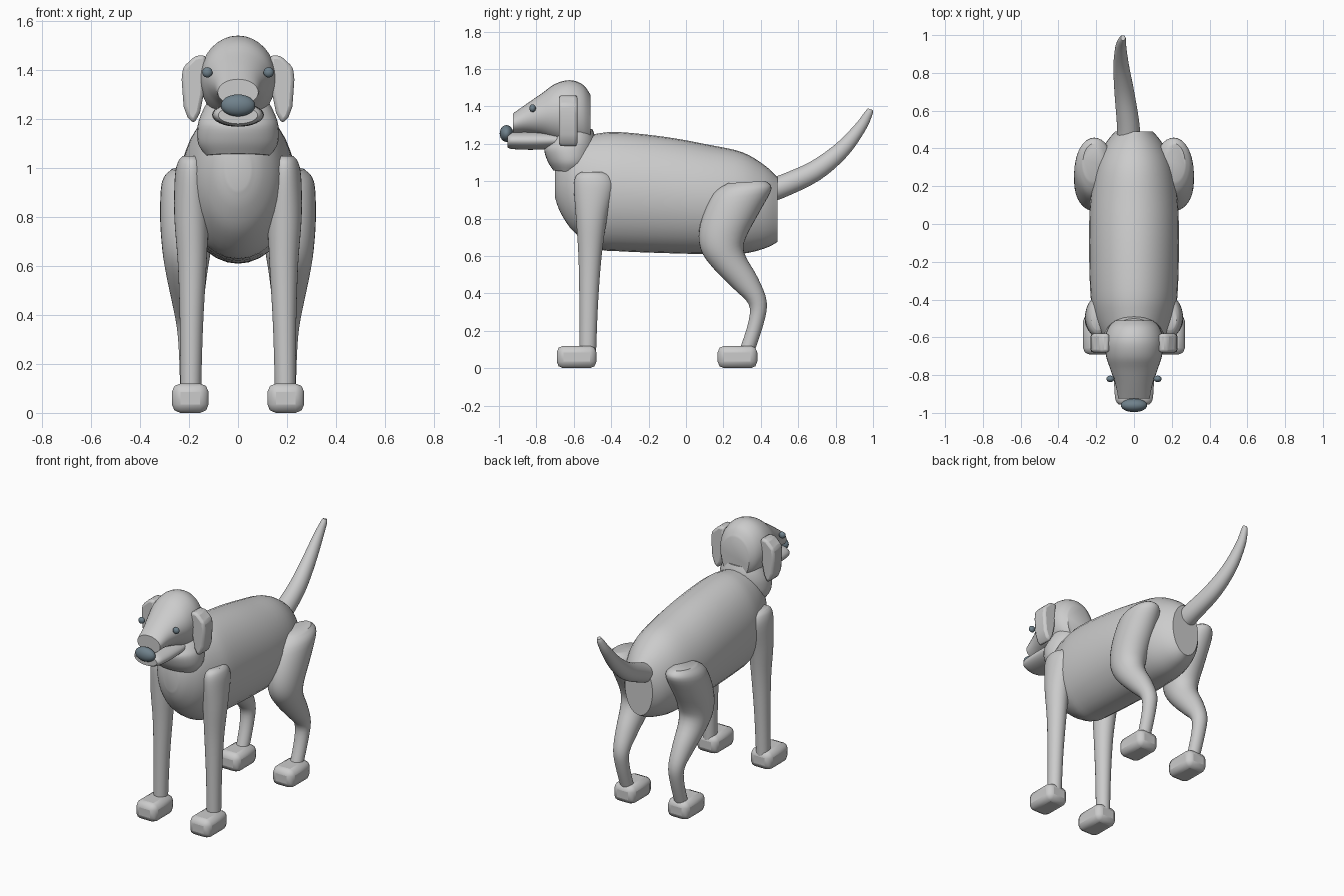
import bpy, bmesh, math
from mathutils import Vector


def finish(ob, angle=40):
    bpy.ops.object.select_all(action='DESELECT')
    ob.select_set(True)
    bpy.context.view_layer.objects.active = ob
    bpy.ops.object.shade_smooth_by_angle(angle=math.radians(angle))
    return ob


def spline(secs, steps):
    """Catmull-Rom resampling of a list of section tuples."""
    p = [secs[0]] + secs + [secs[-1]]
    out = []
    for i in range(1, len(p) - 2):
        for k in range(steps):
            t = k / steps
            out.append([0.5 * (2 * b + (c - a) * t + (2 * a - 5 * b + 4 * c - d) * t * t
                               + (3 * b - a - 3 * c + d) * t ** 3)
                        for a, b, c, d in zip(p[i - 1], p[i], p[i + 1], p[i + 2])])
    return out + [list(secs[-1])]


def loft(name, secs, n=32, steps=4, side=1):
    """Section: x, y, z, half width, half depth, tilt of the section in the yz plane."""
    bm = bmesh.new()
    rings = []
    for x, y, z, a, b, t in spline(secs, steps):
        ring = []
        for i in range(n):
            ang = 2 * math.pi * i / n
            u, v = a * math.cos(ang), b * math.sin(ang)
            ring.append(bm.verts.new((side * (x + u), y + v * math.cos(t), z + v * math.sin(t))))
        rings.append(ring)
    for r, q in zip(rings, rings[1:]):
        for i in range(n):
            bm.faces.new((r[i], r[(i + 1) % n], q[(i + 1) % n], q[i]))
    bm.faces.new(rings[0])
    bm.faces.new(rings[-1])
    bmesh.ops.recalc_face_normals(bm, faces=bm.faces)
    me = bpy.data.meshes.new(name)
    bm.to_mesh(me)
    bm.free()
    ob = bpy.data.objects.new(name, me)
    bpy.context.collection.objects.link(ob)
    return finish(ob)


def along_y(rows):
    """Upright sections from y, bottom, top, half width."""
    return [(0, y, (lo + hi) / 2, w, (hi - lo) / 2, math.pi / 2) for y, lo, hi, w in rows]


def ball(name, loc, size, mat):
    bpy.ops.mesh.primitive_uv_sphere_add(segments=24, ring_count=12, radius=1, location=loc)
    ob = bpy.context.object
    ob.name = name
    ob.scale = size
    ob.data.materials.append(mat)
    return finish(ob)


def bevelled(ob, width, segments):
    m = ob.modifiers.new("bevel", 'BEVEL')
    m.width, m.segments = width, segments
    return finish(ob)


dark = bpy.data.materials.new("dark_blue_grey")
dark.diffuse_color = (0.16, 0.22, 0.26, 1)

# Torso, with flat ends at chest and rump
loft("body", along_y([
    (-0.70, 0.91, 1.08, 0.05), (-0.67, 0.83, 1.16, 0.105), (-0.60, 0.73, 1.225, 0.165),
    (-0.47, 0.64, 1.255, 0.215), (-0.35, 0.625, 1.262, 0.232), (-0.1, 0.615, 1.235, 0.238),
    (0.12, 0.61, 1.195, 0.232), (0.30, 0.612, 1.155, 0.205), (0.42, 0.64, 1.085, 0.155),
    (0.49, 0.675, 1.02, 0.10)]))

# Neck
loft("neck", [
    (0, -0.63, 1.05, 0.13, 0.08, -0.1), (0, -0.62, 1.10, 0.163, 0.12, -0.05),
    (0, -0.62, 1.17, 0.165, 0.138, 0), (0, -0.61, 1.22, 0.15, 0.125, 0.1),
    (0, -0.60, 1.27, 0.125, 0.10, 0.1)])

# Head with tapered muzzle, and lower jaw
loft("head", along_y([
    (-0.51, 1.19, 1.46, 0.10), (-0.55, 1.18, 1.515, 0.137), (-0.62, 1.185, 1.54, 0.156),
    (-0.70, 1.21, 1.52, 0.148), (-0.77, 1.24, 1.47, 0.125), (-0.85, 1.255, 1.415, 0.098),
    (-0.925, 1.255, 1.362, 0.083)]))
loft("lower_jaw", along_y([
    (-0.955, 1.18, 1.25, 0.08), (-0.93, 1.172, 1.262, 0.098), (-0.85, 1.168, 1.265, 0.105),
    (-0.75, 1.17, 1.265, 0.105), (-0.65, 1.18, 1.26, 0.10)]))
ball("nose", (0, -0.96, 1.255), (0.07, 0.036, 0.045), dark)

# Curved tapering tail
loft("tail", [
    (-0.03, 0.42, 0.94, 0.06, 0.06, 1.9), (-0.03, 0.52, 0.975, 0.06, 0.06, 1.95),
    (-0.05, 0.69, 1.055, 0.053, 0.055, 2.1), (-0.067, 0.83, 1.165, 0.042, 0.045, 2.35),
    (-0.07, 0.93, 1.285, 0.03, 0.032, 2.6), (-0.062, 0.975, 1.36, 0.02, 0.022, 2.75),
    (-0.058, 0.985, 1.385, 0.012, 0.014, 2.8)])

for s, tag in ((1, "left"), (-1, "right")):
    ball("eye_" + tag, (s * 0.125, -0.82, 1.39), (0.021, 0.017, 0.021), dark)

    # Hanging ear: front outline extruded along y
    outline = [(0.13, 1.46), (0.175, 1.458), (0.225, 1.41), (0.23, 1.36), (0.222, 1.25),
               (0.205, 1.205), (0.18, 1.18), (0.155, 1.225), (0.14, 1.30)]
    bm = bmesh.new()
    f = bm.faces.new([bm.verts.new((s * x, -0.68, z)) for x, z in outline])
    r = bmesh.ops.extrude_face_region(bm, geom=[f])
    bmesh.ops.translate(bm, vec=Vector((0, 0.1, 0)),
                        verts=[v for v in r["geom"] if isinstance(v, bmesh.types.BMVert)])
    bmesh.ops.recalc_face_normals(bm, faces=bm.faces)
    me = bpy.data.meshes.new("ear_" + tag)
    bm.to_mesh(me)
    bm.free()
    ear = bpy.data.objects.new("ear_" + tag, me)
    bpy.context.collection.objects.link(ear)
    bevelled(ear, 0.015, 2)

    # Legs
    loft("front_leg_" + tag, [
        (0.19, -0.50, 1.048, 0.035, 0.06, 0), (0.19, -0.495, 1.025, 0.055, 0.095, 0),
        (0.19, -0.492, 0.96, 0.068, 0.107, 0), (0.19, -0.505, 0.80, 0.07, 0.083, 0),
        (0.187, -0.513, 0.60, 0.058, 0.062, 0), (0.19, -0.52, 0.35, 0.047, 0.05, 0),
        (0.193, -0.525, 0.08, 0.042, 0.044, 0)], side=s)
    loft("rear_leg_" + tag, [
        (0.215, 0.325, 0.995, 0.055, 0.10, 0.06), (0.21, 0.30, 0.945, 0.10, 0.158, 0.1),
        (0.21, 0.238, 0.81, 0.108, 0.165, 0.22), (0.21, 0.20, 0.675, 0.1, 0.128, 0.25),
        (0.21, 0.23, 0.575, 0.085, 0.092, 0.5), (0.205, 0.32, 0.455, 0.065, 0.07, 0.5),
        (0.20, 0.383, 0.35, 0.05, 0.049, 0.15), (0.198, 0.375, 0.245, 0.043, 0.041, -0.1),
        (0.196, 0.325, 0.09, 0.04, 0.04, -0.1)], side=s)

    # Paws
    for end, y in (("front", -0.585), ("rear", 0.275)):
        bpy.ops.mesh.primitive_cube_add(size=1, location=(s * 0.195, y, 0.06))
        paw = bpy.context.object
        paw.name = end + "_paw_" + tag
        paw.scale = (0.15, 0.212, 0.12)
        bpy.ops.object.transform_apply(location=False, rotation=False, scale=True)
        bevelled(paw, 0.035, 2)
